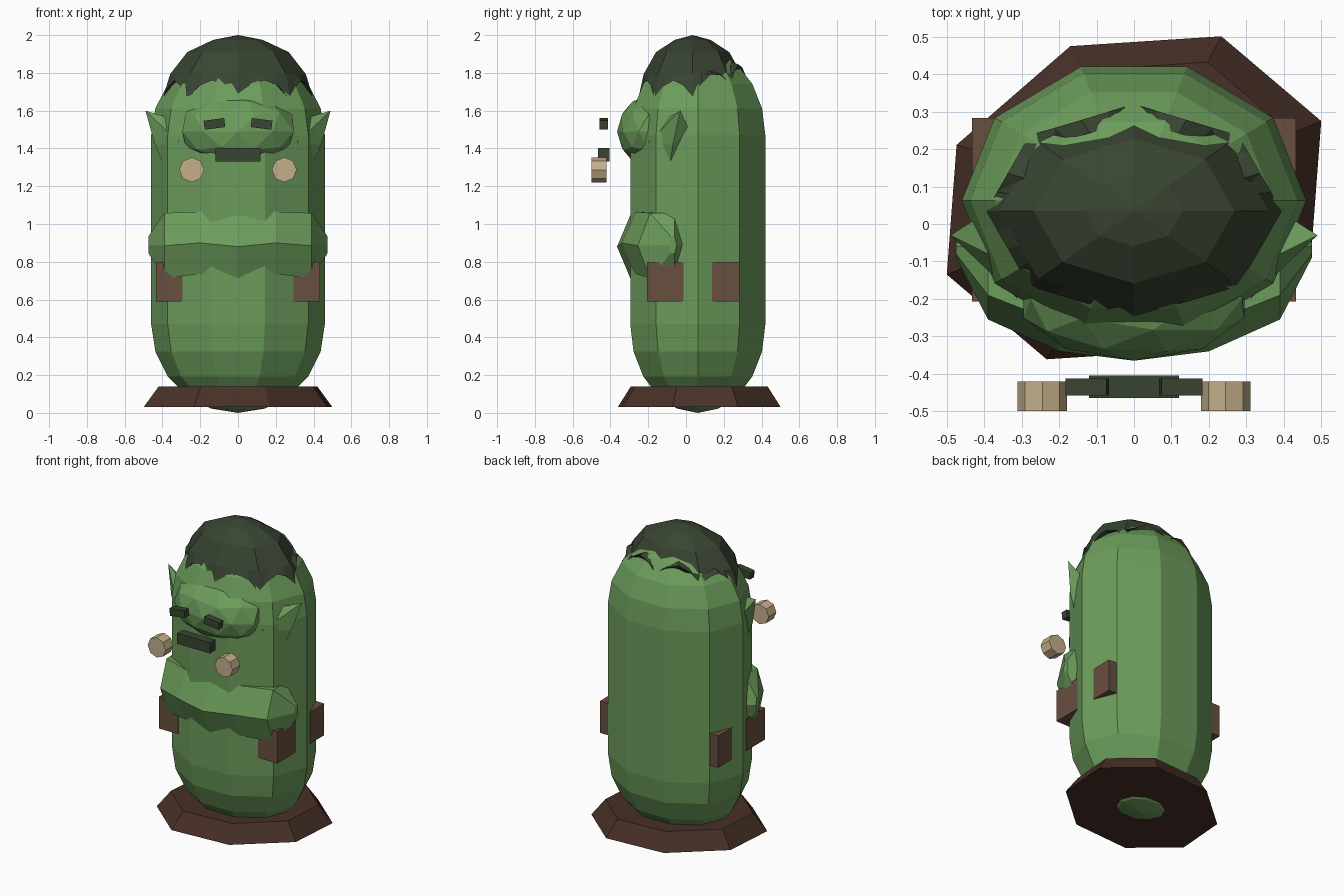
import bpy, bmesh
from math import sin, cos, pi, radians
from mathutils import Vector

cube = bpy.data.objects.get("Cube")
if cube:
    bpy.data.objects.remove(cube)


def material(name, rgb):
    m = bpy.data.materials.new(name)
    m.use_nodes = True
    m.diffuse_color = (*rgb, 1)
    m.node_tree.nodes["Principled BSDF"].inputs["Base Color"].default_value = (*rgb, 1)
    return m


SKIN = material("green_skin", (0.150, 0.335, 0.105))
DARK = material("dark_green", (0.040, 0.058, 0.031))
BROWN = material("leather_brown", (0.140, 0.080, 0.050))
SOIL = material("dark_brown", (0.065, 0.030, 0.020))
IVORY = material("ivory", (0.560, 0.430, 0.260))


def finish(name, bm, mat):
    bmesh.ops.recalc_face_normals(bm, faces=bm.faces)
    mesh = bpy.data.meshes.new(name)
    bm.to_mesh(mesh)
    bm.free()
    mesh.materials.append(mat)
    obj = bpy.data.objects.new(name, mesh)
    bpy.context.collection.objects.link(obj)
    return obj


def loft(name, rings, mat):
    """Skin a list of rings with equal point counts and cap both ends."""
    bm = bmesh.new()
    rows = [[bm.verts.new(p) for p in ring] for ring in rings]
    n = len(rows[0])
    for a, b in zip(rows, rows[1:]):
        for i in range(n):
            j = (i + 1) % n
            bm.faces.new((a[i], a[j], b[j], b[i]))
    bm.faces.new(rows[0])
    bm.faces.new(rows[-1])
    bmesh.ops.remove_doubles(bm, verts=bm.verts, dist=0.0001)
    return finish(name, bm, mat)


def box(name, centre, size, mat, tilt=0):
    bm = bmesh.new()
    bmesh.ops.create_cube(bm, size=1)
    for v in bm.verts:
        v.co = Vector(v.co[i] * size[i] for i in range(3))
    obj = finish(name, bm, mat)
    obj.location = centre
    obj.rotation_euler.y = tilt
    return obj


def oval(n, rx, ry, cy, z):
    return [(rx * cos(2 * pi * i / n), cy + ry * sin(2 * pi * i / n), z) for i in range(n)]


# Body: ten-sided capsule
profile = [(max(cos(radians(t)), 0.0005), 0.47 - 0.47 * sin(radians(t))) for t in (90, 72, 54, 36, 18, 0)]
profile += [(max(cos(radians(t)), 0.0005), 1.47 + 0.46 * sin(radians(t))) for t in (0, 18, 36, 54, 72, 90)]
loft("body", [oval(10, 0.46 * r, 0.376 * r, 0.0625, z) for r, z in profile], SKIN)

# Base: skewed eight-sided slab
base_rings = []
for scale, z in ((1, 0.03), (0.84, 0.14)):
    ring = []
    for k in range(8):
        c, s = scale * cos(k * pi / 4), scale * sin(k * pi / 4)
        ring.append((0.5 * c - 0.17 * s, 0.07 + 0.205 * c + 0.405 * s, z))
    base_rings.append(ring)
loft("base", base_rings, SOIL)

# Hair: eight-sided dome whose hem hangs in points
STEPS = 4


def hair_ring(r, z, hem=False):
    ring = []
    corners = oval(8, 0.395 * r, 0.285 * r, 0.035, z)
    for i in range(8):
        a, b = Vector(corners[i]), Vector(corners[(i + 1) % 8])
        for k in range(STEPS):
            p = a.lerp(b, k / STEPS)
            if hem:
                back = max(0, p.y - 0.035) * 0.35
                p.z += back + (0, 0.055, 0.085, 0.06)[k]
                if k == 0 and i in (5, 7):
                    p.z -= 0.025
            ring.append(p)
    return ring


hair_profile = [(0.0005, 2.0), (0.33, 1.975), (0.68, 1.91), (0.91, 1.793)]
loft("hair", [hair_ring(r, z) for r, z in hair_profile]
     + [hair_ring(1, 1.675, True), hair_ring(0.85, 1.70, True)], DARK)

# Face: faceted ball with a heavier brow
bm = bmesh.new()
bmesh.ops.create_icosphere(bm, subdivisions=2, radius=1)
for v in bm.verts:
    brow = 1 + 0.1 * max(0, v.co.z) * abs(v.co.x)
    v.co = Vector((0.31 * v.co.x * brow, -0.2 + 0.165 * v.co.y, 1.49 + 0.185 * v.co.z * brow))
finish("face", bm, SKIN)

# Folded arms: hexagonal sections from elbow to elbow
half = [(0.475, -0.07, 0.89, 0.02, 0.05), (0.39, -0.125, 0.885, 0.13, 0.20),
        (0.2, -0.19, 0.90, 0.15, 0.19)]
sections = [(-x, *rest) for x, *rest in half] + [(0, -0.19, 0.88, 0.175, 0.24)] + half[::-1]
loft("folded_arms", [[(x, y + ry * cos(k * pi / 3), z + rz * sin(k * pi / 3)) for k in range(6)]
                     for x, y, z, ry, rz in sections], SKIN)

# Paired parts
for side, label in ((1, "left"), (-1, "right")):
    # Pointed ear
    bm = bmesh.new()
    for x, y, z in ((0.49, -0.03, 1.6), (0.38, -0.09, 1.28), (0.31, -0.2, 1.43),
                    (0.42, 0.015, 1.5), (0.39, -0.08, 1.57), (0.44, -0.07, 1.42)):
        bm.verts.new((side * x, y, z))
    bmesh.ops.convex_hull(bm, input=bm.verts)
    finish(label + "_ear", bm, SKIN)

    # Slanted eye
    box(label + "_eye", (side * 0.125, -0.435, 1.53), (0.11, 0.045, 0.048), DARK, side * 0.13)

    # Tusk: short octagonal peg pointing forward
    loft(label + "_tusk", [[(side * 0.245 + 0.066 * cos(k * pi / 4), y, 1.287 + 0.066 * sin(k * pi / 4))
                            for k in range(8)] for y in (-0.5, -0.42)], IVORY)

    # Leather pouches
    box(label + "_front_pouch", (side * 0.363, -0.11, 0.695), (0.14, 0.195, 0.21), BROWN)
    box(label + "_back_pouch", (side * 0.363, 0.21, 0.695), (0.14, 0.145, 0.21), BROWN)

# Mouth
box("mouth", (0, -0.435, 1.367), (0.24, 0.06, 0.07), DARK)
